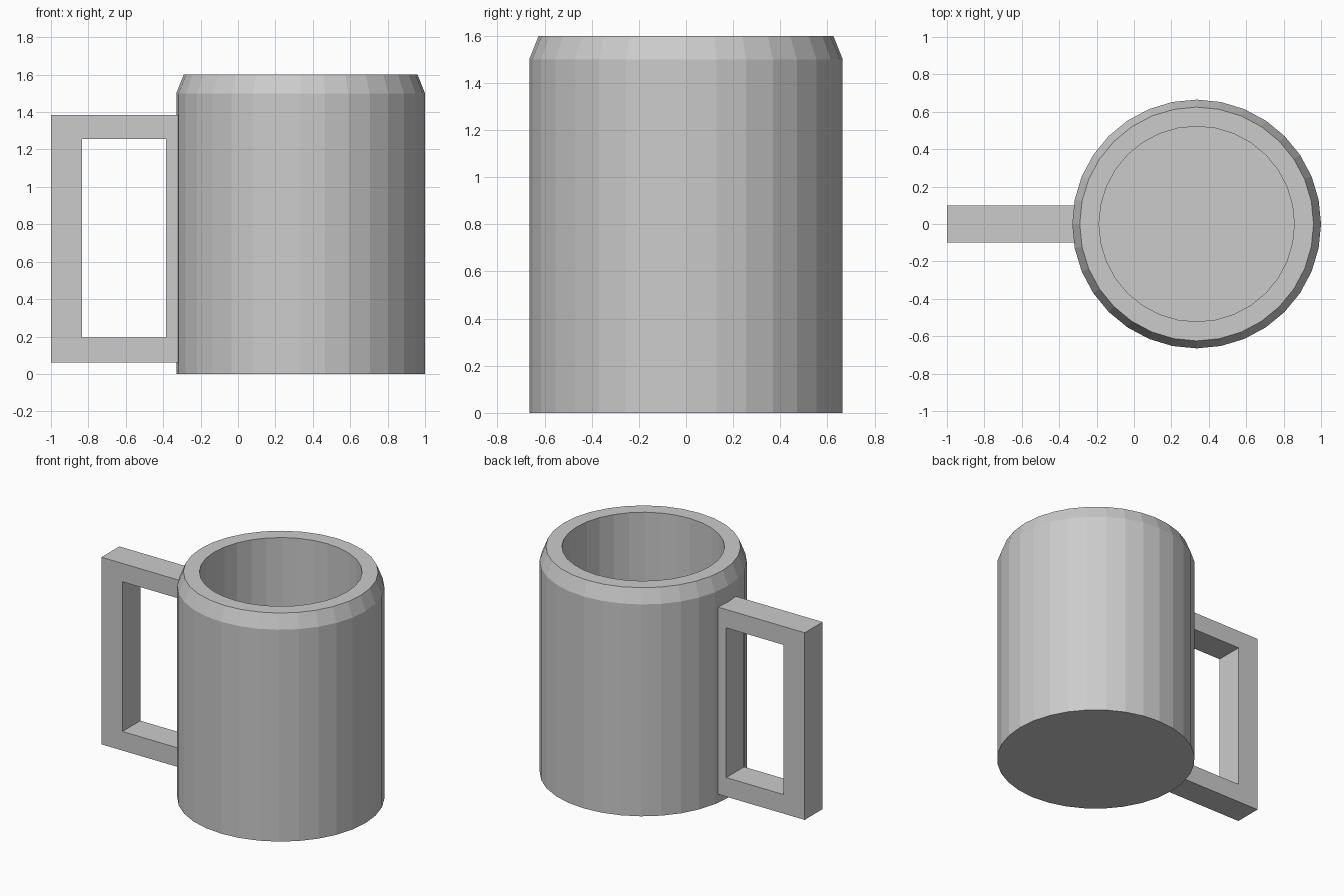
import bpy, bmesh
from math import cos, sin, pi
from mathutils import Vector

if "Cube" in bpy.data.objects:
    bpy.data.objects.remove(bpy.data.objects["Cube"])

CX, SIDES = 0.335, 32
# cup outline (radius, height): outside bottom, up, over the rim, down inside
PROFILE = [(0.665, 0), (0.665, 1.5), (0.625, 1.6), (0.522, 1.6), (0.522, 0.05)]

# crack planes as (normal, offset): positive side is above / behind
LOW = (Vector((-0.059, 0.624, 1)), -0.205)
UPPER = (Vector((0.67, -0.112, 1)), -1.476)
BACK = (Vector((-0.28, 1, -0.344)), 0.130)
# third crack passes through the line where the other two meet
BRANCH = (UPPER[0] + 1.26 * BACK[0], UPPER[1] + 1.26 * BACK[1])


def finish(bm, name):
    bmesh.ops.recalc_face_normals(bm, faces=bm.faces)
    me = bpy.data.meshes.new(name)
    bm.to_mesh(me)
    bm.free()
    ob = bpy.data.objects.new(name, me)
    bpy.context.collection.objects.link(ob)
    return ob


def cup():
    bm = bmesh.new()
    rings = [[bm.verts.new((CX + r * cos(2 * pi * i / SIDES), r * sin(2 * pi * i / SIDES), z))
              for i in range(SIDES)] for r, z in PROFILE]
    for a, b in zip(rings, rings[1:]):
        for i in range(SIDES):
            j = (i + 1) % SIDES
            bm.faces.new((a[i], a[j], b[j], b[i]))
    bm.faces.new(rings[0][::-1])
    bm.faces.new(rings[-1])
    return bm


def shard(name, cuts):
    # keep the side of each crack plane given by its sign, closing the broken face
    bm = cup()
    for (normal, offset), sign in cuts:
        point = normal * (-offset / normal.length_squared)
        bmesh.ops.bisect_plane(bm, geom=bm.verts[:] + bm.edges[:] + bm.faces[:], dist=1e-6,
                               plane_co=point, plane_no=normal * sign, clear_inner=True)
        rim = [e for e in bm.edges if e.is_boundary]
        if rim:
            bmesh.ops.triangle_fill(bm, edges=rim, use_beauty=True)
    return finish(bm, name)


# broken cup pieces
shard("cup_base_shard", [(LOW, -1)])
shard("cup_middle_shard", [(LOW, 1), (UPPER, -1), (BRANCH, -1)])
shard("cup_rim_shard", [(UPPER, 1), (BACK, -1)])
shard("cup_back_shard", [(BRANCH, 1), (BACK, 1)])

# rectangular handle frame
bm = bmesh.new()
outer = [(-1, 0.06), (-0.25, 0.06), (-0.25, 1.385), (-1, 1.385)]
inner = [(-0.835, 0.195), (-0.385, 0.195), (-0.385, 1.255), (-0.835, 1.255)]
loops = [[bm.verts.new((x, y, z)) for x, z in pts]
         for pts, y in ((outer, -0.1), (inner, -0.1), (inner, 0.1), (outer, 0.1))]
for k in range(4):
    a, b = loops[k], loops[(k + 1) % 4]
    for i in range(4):
        j = (i + 1) % 4
        bm.faces.new((a[i], a[j], b[j], b[i]))
finish(bm, "handle")
